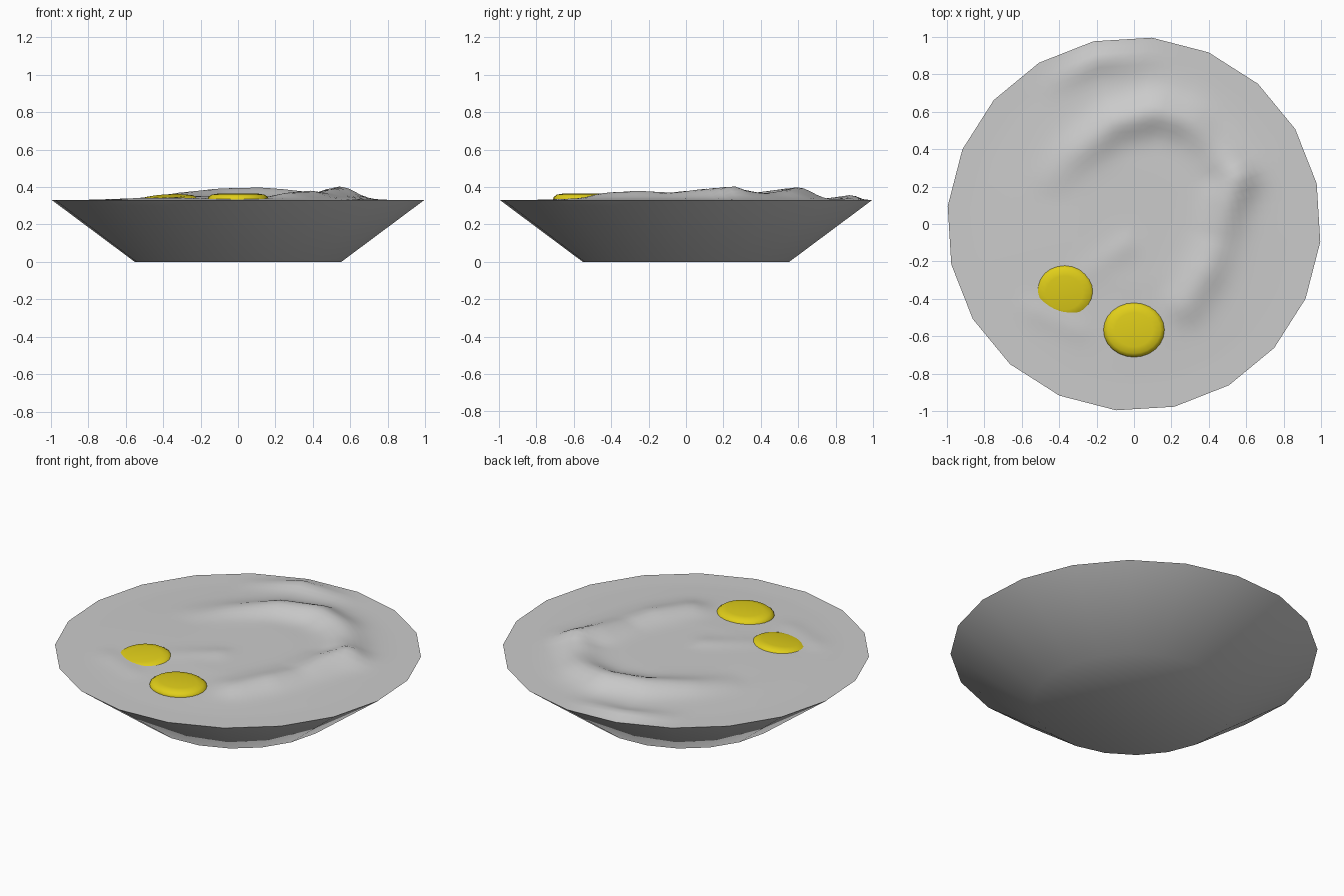
import bpy, bmesh, math
from mathutils import Vector, Matrix

if "Cube" in bpy.data.objects:
    bpy.data.objects.remove(bpy.data.objects["Cube"])

SIDES, TURN, RIM_Z = 20, math.radians(12.5), 0.33


def finish(name, bm, angle=40, mat=None):
    mesh = bpy.data.meshes.new(name)
    bm.to_mesh(mesh)
    bm.free()
    ob = bpy.data.objects.new(name, mesh)
    bpy.context.collection.objects.link(ob)
    if mat:
        mesh.materials.append(mat)
    bpy.ops.object.select_all(action='DESELECT')
    ob.select_set(True)
    bpy.context.view_layer.objects.active = ob
    bpy.ops.object.shade_smooth_by_angle(angle=math.radians(angle))
    return ob


def bridge(bm, a, b):
    n = len(a)
    for i in range(n):
        bm.faces.new((a[i], a[(i + 1) % n], b[(i + 1) % n], b[i]))


# Bowl: twenty-sided flared wall with a flat base
bm = bmesh.new()
rings = []
for r, z in ((0.555, 0.0), (1.0, RIM_Z)):
    rings.append([bm.verts.new((r * math.cos(TURN + k * math.tau / SIDES),
                                r * math.sin(TURN + k * math.tau / SIDES), z))
                  for k in range(SIDES)])
bridge(bm, *rings)
bm.faces.new(rings[0][::-1])
finish("bowl", bm)

# Crests of the swirled filling: (width, [(x, y, height above rim), ...])
RIDGES = [
    (0.10, [(-.5, .15, .01), (-.3, .38, .04), (-.1, .54, .062), (.12, .6, .068),
            (.3, .54, .053), (.42, .42, .035)]),
    (0.10, [(.5, .32, .05), (.55, .25, .074), (.5, .12, .062), (.45, -.08, .04),
            (.38, -.25, .05), (.28, -.42, .04), (.2, -.52, .01)]),
    (0.07, [(-.4, .76, .008), (-.2, .88, .027), (.05, .88, .01)]),
    (0.07, [(-.24, -.25, .02), (-.05, -.12, .025)]),
    (0.06, [(-.53, -.46, .012), (-.3, -.56, .013)]),
]


def filling_height(x, y):
    p = Vector((x, y))
    r = p.length
    t = max(0.0, 1 - r / 0.85)
    h = 0.016 * min(1, t * 1.6)
    for width, pts in RIDGES:
        best = 0
        for a, b in zip(pts, pts[1:]):
            pa, d = Vector(a[:2]), Vector(b[:2]) - Vector(a[:2])
            u = min(1, max(0, (p - pa).dot(d) / d.length_squared))
            top = a[2] + u * (b[2] - a[2])
            g = math.exp(-((p - pa - d * u).length / width) ** 2)
            best = max(best, h + (top - h) * g if top > h else h)
        h = max(h, best)
    return RIM_Z + h * min(1, (1 - r) / 0.08) if r < 1 else RIM_Z


# Filling: concentric rings that follow the rim polygon
bm = bmesh.new()
SUB, RINGS = 4, 28
outline = []
for k in range(SIDES):
    a, b = (Vector((math.cos(TURN + j * math.tau / SIDES),
                    math.sin(TURN + j * math.tau / SIDES))) for j in (k, k + 1))
    outline += [a.lerp(b, s / SUB) for s in range(SUB)]
rings = []
for i in range(1, RINGS + 1):
    f = i / RINGS
    rings.append([bm.verts.new((p.x * f, p.y * f,
                                RIM_Z if i == RINGS else filling_height(p.x * f, p.y * f)))
                  for p in outline])
for a, b in zip(rings, rings[1:]):
    bridge(bm, b, a)
mid = bm.verts.new((0, 0, filling_height(0, 0)))
for i in range(len(outline)):
    bm.faces.new((mid, rings[0][i], rings[0][(i + 1) % len(outline)]))
bmesh.ops.recalc_face_normals(bm, faces=bm.faces[:])
if sum(f.normal.z for f in bm.faces) < 0:
    bmesh.ops.reverse_faces(bm, faces=bm.faces[:])
finish("filling", bm, 60)

# Yellow discs with rounded edges resting in the filling
yellow = bpy.data.materials.new("yellow")
yellow.diffuse_color = (0.75, 0.62, 0.01, 1)
yellow.use_nodes = True
yellow.node_tree.nodes["Principled BSDF"].inputs["Base Color"].default_value = yellow.diffuse_color


def disc(name, loc, rx, ry, tilt_axis, tilt):
    bm = bmesh.new()
    prof = [(.62, -.032), (.86, -.026), (.97, -.013), (1, 0),
            (.97, .013), (.86, .026), (.62, .032)]
    rings = [[bm.verts.new((rx * r * math.cos(k * math.tau / 24),
                            ry * r * math.sin(k * math.tau / 24), z))
              for k in range(24)] for r, z in prof]
    for a, b in zip(rings, rings[1:]):
        bridge(bm, a, b)
    bm.faces.new(rings[0][::-1])
    bm.faces.new(rings[-1])
    bm.transform(Matrix.Translation(loc) @
                 Matrix.Rotation(math.radians(tilt), 4, tilt_axis))
    finish(name, bm, 60, yellow)


disc("front_disc", (0, -.565, .333), .165, .147, Vector((1, 0, 0)), 0)
disc("left_disc", (-.37, -.365, .320), .16, .147, Vector((.9, -.4, 0)), 6)
